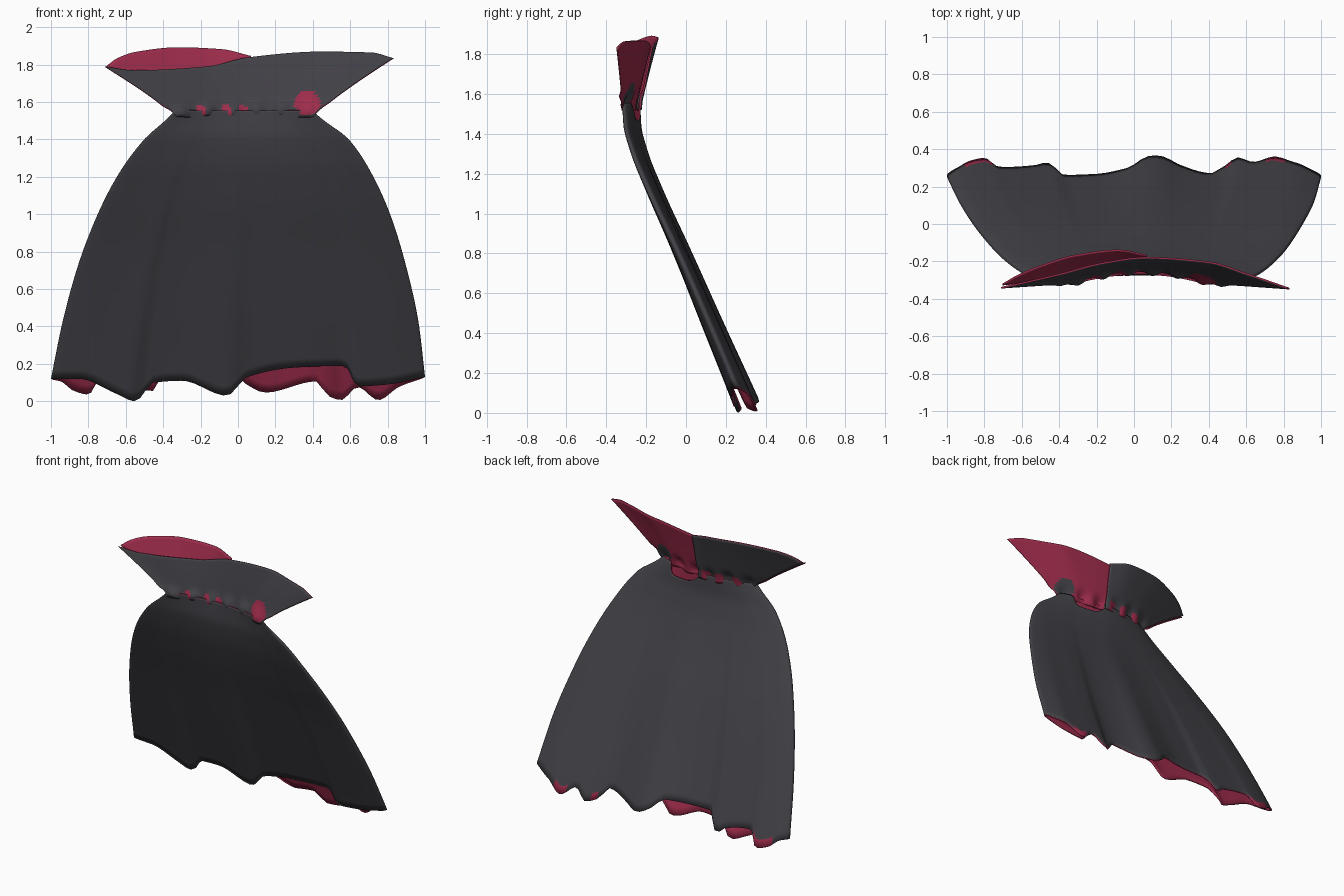
import bpy
import bmesh
import math

cube = bpy.data.objects.get("Cube")
if cube:
    bpy.data.objects.remove(cube, do_unlink=True)


def make_material(name, color):
    mat = bpy.data.materials.new(name)
    mat.use_nodes = True
    mat.diffuse_color = (*color, 1)
    mat.node_tree.nodes["Principled BSDF"].inputs["Base Color"].default_value = (*color, 1)
    return mat


GREY = make_material("charcoal cloth", (0.054, 0.052, 0.062))
RED = make_material("crimson lining", (0.34, 0.025, 0.07))


def curve(points, x):
    """Smoothly interpolated value through (position, value) pairs."""
    if x <= points[0][0]:
        return points[0][1]
    for k in range(len(points) - 1):
        (a, va), (b, vb) = points[k], points[k + 1]
        if x <= b:
            # Slopes from the neighbouring points, limited to avoid overshoot
            def slope(i):
                if i <= 0 or i >= len(points) - 1:
                    j = min(max(i, 0), len(points) - 2)
                    return (points[j + 1][1] - points[j][1]) / (points[j + 1][0] - points[j][0])
                s0 = (points[i][1] - points[i - 1][1]) / (points[i][0] - points[i - 1][0])
                s1 = (points[i + 1][1] - points[i][1]) / (points[i + 1][0] - points[i][0])
                return 0 if s0 * s1 <= 0 else 2 * s0 * s1 / (s0 + s1)
            h = b - a
            t = (x - a) / h
            ma, mb = slope(k) * h, slope(k + 1) * h
            d = vb - va
            return va + t * (ma + t * (3 * d - 2 * ma - mb + t * (ma + mb - 2 * d)))
    return points[-1][1]


def lerp(a, b, t):
    return a + (b - a) * t


def cloth(name, rows, is_patch, patch_back, closed=False):
    """Grid of cloth, grey outside and red inside; patches are red outside."""
    bm = bmesh.new()
    grid = [[bm.verts.new(p) for p in row] for row in rows]
    n = len(rows[0])
    for low, high in zip(grid, grid[1:]):
        for i in range(n if closed else n - 1):
            j = (i + 1) % n
            face = bm.faces.new((low[i], low[j], high[j], high[i]))
            face.material_index = int(is_patch(face.calc_center_median()))
    mesh = bpy.data.meshes.new(name)
    bm.to_mesh(mesh)
    bm.free()
    for mat in (GREY, RED, patch_back):
        mesh.materials.append(mat)
    obj = bpy.data.objects.new(name, mesh)
    bpy.context.collection.objects.link(obj)
    solid = obj.modifiers.new("lining", 'SOLIDIFY')
    solid.thickness = 0.009
    solid.offset = -1
    solid.material_offset = 1
    solid.material_offset_rim = 1
    bpy.ops.object.select_all(action='DESELECT')
    obj.select_set(True)
    bpy.context.view_layer.objects.active = obj
    bpy.ops.object.shade_smooth_by_angle(angle=math.radians(40))


# Cape body: outline, lean, folds and hem heights
NECK_Z = 1.555
right_edge = [(0.1, -1), (0.4, -0.94), (0.7, -0.86), (0.97, -0.76), (1.2, -0.645),
              (1.4, -0.5), (1.5, -0.39), (1.56, -0.33)]
left_edge = [(0.1, 1), (0.4, 0.965), (0.7, 0.9), (0.97, 0.82), (1.2, 0.72),
             (1.4, 0.59), (1.5, 0.46), (1.56, 0.39)]
lean = [(0, 0.305), (0.1, 0.265), (0.44, 0.125), (0.82, -0.03), (1.12, -0.155),
        (1.32, -0.225), (1.45, -0.25), (1.56, -0.25)]
back_fold = [(-1, 0), (-0.95, 0.02), (-0.8, 0.035), (-0.7, 0.02), (-0.42, 0.005),
             (-0.37, -0.015), (-0.2, -0.01), (0, 0.03), (0.08, 0.05), (0.15, 0.04),
             (0.25, 0), (0.4, -0.025), (0.5, -0.015), (0.54, 0.02), (0.85, 0.03), (1, 0)]
front_fold = [(-1, 0), (-0.75, -0.005), (-0.57, -0.015), (-0.52, 0.01), (-0.3, 0),
              (-0.06, -0.015), (0.05, 0.01), (0.3, 0.01), (0.58, 0.012), (0.63, -0.015),
              (0.8, -0.01), (1, 0)]
front_hem = [(-1, 0.12), (-0.85, 0.12), (-0.65, 0.04), (-0.55, 0), (-0.45, 0.1),
             (-0.3, 0.11), (-0.06, 0.03), (0.05, 0.13), (0.3, 0.18), (0.57, 0.19),
             (0.64, 0.08), (0.8, 0.09), (1, 0.13)]
back_hem = [(-1, 0.12), (-0.95, 0.11), (-0.88, 0.06), (-0.8, 0.04), (-0.73, 0.13),
            (-0.52, 0.09), (-0.47, 0.05), (-0.38, 0.16), (-0.04, 0.16), (0.05, 0.09),
            (0.15, 0.05), (0.42, 0.11), (0.48, 0.03), (0.55, 0.01), (0.64, 0.08),
            (0.75, 0.01), (0.86, 0.08), (1, 0.13)]


def turned_hem(c):
    """Small stretches of the rear hem where the lining folds outward."""
    return (c.z < 0.1 and -0.9 < c.x < -0.74) or \
        (c.z < 0.065 and (0.7 < c.x < 0.83 or 0.45 < c.x < 0.53))


ROWS, AROUND = 40, 160
body = []
for r in range(ROWS + 1):
    drop = (1 - r / ROWS) ** 1.3
    ring = []
    for i in range(AROUND):
        a = math.tau * i / AROUND
        u, s = math.cos(a), math.sin(a)
        is_back = s > 0
        w = abs(s) ** 0.5
        hem = curve(back_hem if is_back else front_hem, u)
        # The rear neckline dips open behind the left shoulder
        top = NECK_Z - (0.085 * math.exp(-((u - 0.38) / 0.3) ** 4) if is_back else 0)
        z = lerp(top, hem, drop)
        nominal = lerp(top, 0.1, drop)
        x = lerp(curve(right_edge, nominal), curve(left_edge, nominal), (u + 1) / 2)
        fold = curve(back_fold if is_back else front_fold, u) * drop ** 1.5
        half = lerp(0.038, 0.02, (1 - drop) ** 4)
        y = curve(lean, z) + math.copysign(half * w, s) + fold * min(1, w * 1.5)
        y -= 0.065 * u * u * (1 - drop) ** 2
        ring.append((x, y, z))
    body.append(ring)
cloth("cape_body", body, turned_hem, RED, closed=True)


# Collar: flared sheets gathered into a ruffle at the neck
def collar(name, columns, x_base, x_top, y_base, y_top, z_top, is_patch):
    rows = []
    for r in range(21):
        t = r / 20
        ruffle = math.exp(-((t - 0.12) / 0.12) ** 2)
        row = []
        for u in columns:
            x = lerp(x_base(u), x_top(u), t ** 1.15)
            y = lerp(y_base(u), curve(y_top, u), t ** 1.2)
            y += ruffle * (0.012 * math.sin(48 * x) - 0.014)
            z = lerp(1.52, curve(z_top, u), t) + 0.008 * ruffle * math.sin(31 * x)
            row.append((x, y, z))
        rows.append(row)
    cloth(name, rows, is_patch, GREY)


def front_patch(c):
    big = ((c.x - 0.37) / 0.07) ** 2 + ((c.z - 1.595) / 0.065) ** 2 < 1
    small = c.z < 1.58 and any(abs(c.x - p) < 0.025 for p in (-0.2, -0.06, 0.03))
    return big or small


def back_patch(c):
    return c.z < 1.59 and any(abs(c.x - p) < 0.03 for p in (-0.22, -0.1, 0))


collar("collar_front", [-1 + i / 50 for i in range(101)],
       lambda u: 0.035 + 0.365 * u,
       lambda u: 0.06 + 0.77 * u,
       lambda u: -0.255 - 0.065 * u * u,
       [(-1, -0.345), (-0.6, -0.275), (-0.3, -0.215), (0, -0.185), (0.45, -0.21),
        (0.7, -0.27), (1, -0.35)],
       [(-1, 1.79), (-0.8, 1.77), (-0.3, 1.79), (0, 1.84), (0.5, 1.87),
        (0.85, 1.865), (1, 1.835)],
       front_patch)

# Rear flap runs from the centre crease to the right tip
collar("collar_rear_flap", [i / 40 for i in range(41)],
       lambda u: lerp(0.06, -0.325, u),
       lambda u: lerp(0.07, -0.705, u),
       lambda u: -0.22 - 0.07 * u * u,
       [(0, -0.165), (0.2, -0.137), (0.5, -0.165), (0.75, -0.225), (0.9, -0.275), (1, -0.32)],
       [(0, 1.845), (0.2, 1.88), (0.5, 1.89), (0.8, 1.865), (0.93, 1.83), (1, 1.79)],
       back_patch)
